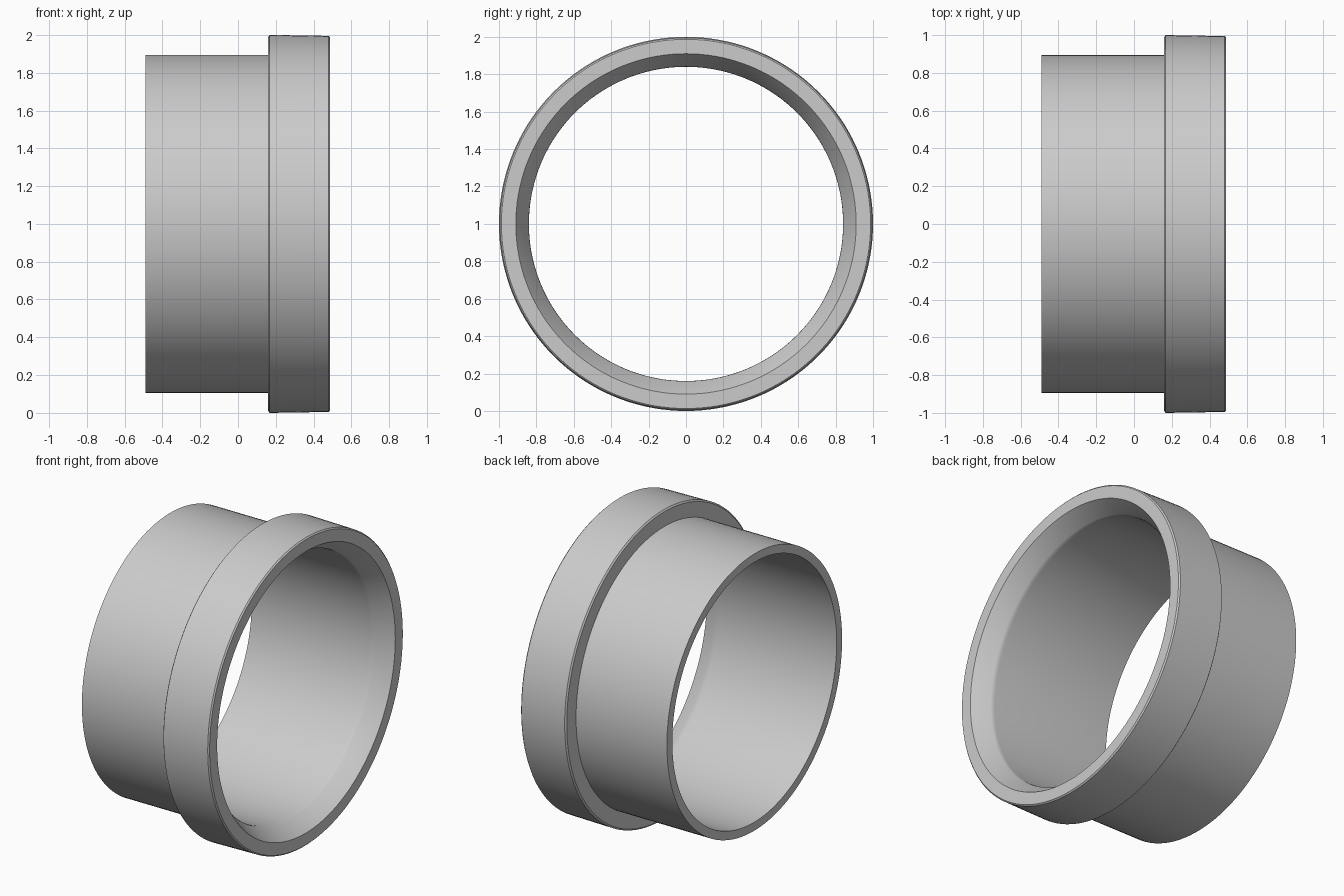
import bpy
import bmesh
from math import radians, tau
from mathutils import Matrix, Vector

SEGMENTS = 144

cube = bpy.data.objects.get("Cube")
if cube:
    bpy.data.objects.remove(cube, do_unlink=True)

# Plain grey material
grey = bpy.data.materials.new("plain grey")
grey.use_nodes = True
colour = (0.6, 0.6, 0.6, 1)
grey.diffuse_color = colour
grey.node_tree.nodes["Principled BSDF"].inputs["Base Color"].default_value = colour

# Closed wall section as (x along the axis, radius)
section = [
    (-0.49, 0.84), (-0.49, 0.895),                               # plain end
    (0.16, 0.895), (0.16, 0.99), (0.168, 1.0),                   # collar step
    (0.48, 0.995), (0.488, 0.987),                               # collar rim
    (0.488, 0.91), (0.385, 0.846), (0.375, 0.842), (0.36, 0.84)  # flared mouth
]

# Revolve the section about the x axis
bm = bmesh.new()
rings = []
for i in range(SEGMENTS):
    turn = Matrix.Rotation(tau * i / SEGMENTS, 3, 'X')
    rings.append([bm.verts.new(turn @ Vector((x, 0, r))) for x, r in section])
for i, ring in enumerate(rings):
    following = rings[(i + 1) % SEGMENTS]
    for j in range(len(section)):
        k = (j + 1) % len(section)
        bm.faces.new((ring[j], ring[k], following[k], following[j]))
bmesh.ops.recalc_face_normals(bm, faces=bm.faces)

mesh = bpy.data.meshes.new("collared_sleeve")
bm.to_mesh(mesh)
bm.free()
mesh.materials.append(grey)

sleeve = bpy.data.objects.new("collared_sleeve", mesh)
sleeve.location.z = 1
bpy.context.collection.objects.link(sleeve)

# Smooth round walls with crisp rims
bpy.ops.object.select_all(action='DESELECT')
sleeve.select_set(True)
bpy.context.view_layer.objects.active = sleeve
bpy.ops.object.shade_smooth_by_angle(angle=radians(30))
